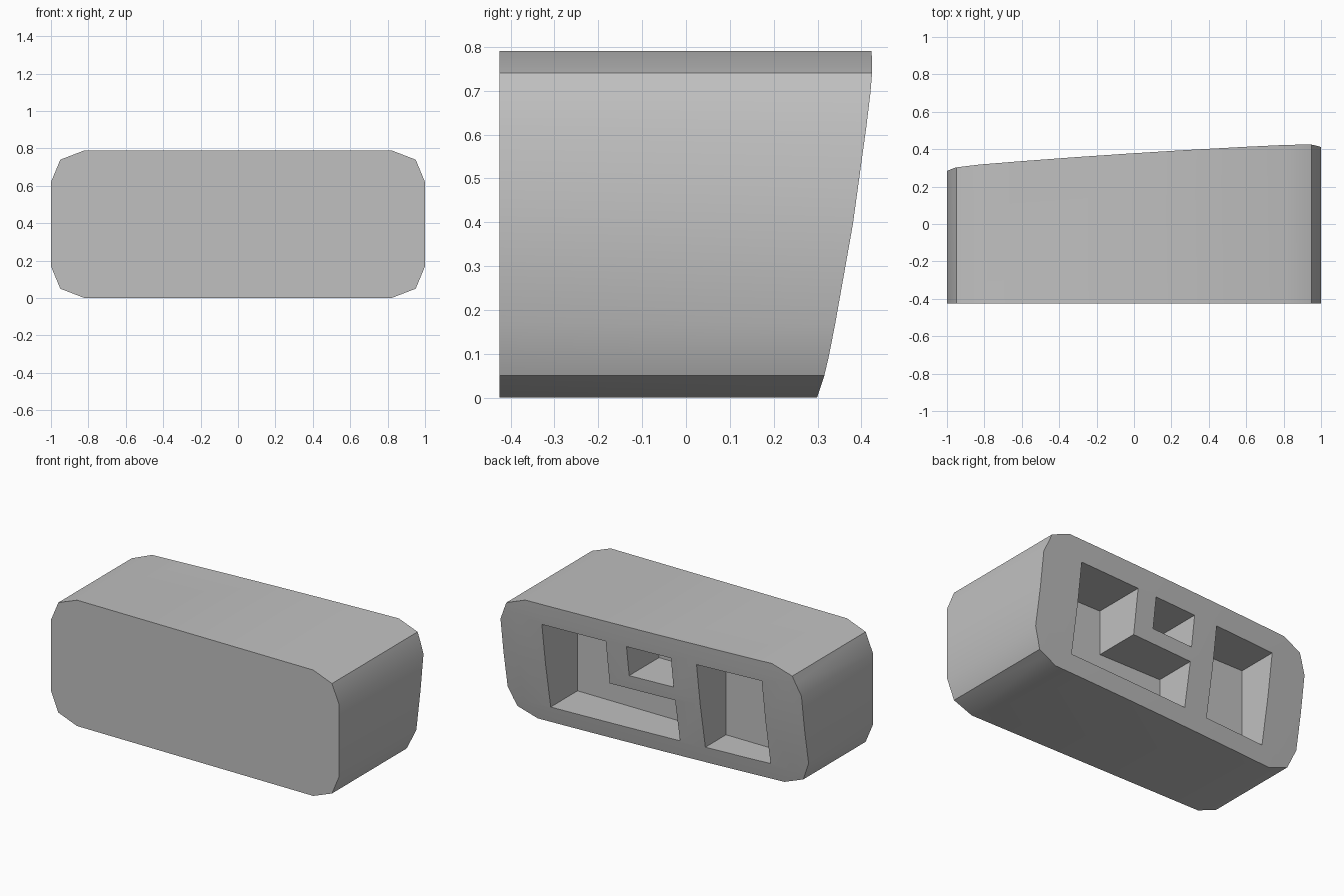
import bpy
import bmesh
from math import radians

cube = bpy.data.objects.get("Cube")
if cube:
    bpy.data.objects.remove(cube, do_unlink=True)

FRONT = -0.425
HALF_HEIGHT = 0.395
POCKET_FLOOR = 0.05


def back_depth(x, z):
    """Gently domed, slanted back surface."""
    return 0.255 + 0.064 * x - 0.011 * x * x + 0.21 * z - 0.066 * z * z


def finish(bm, name):
    bmesh.ops.recalc_face_normals(bm, faces=bm.faces)
    mesh = bpy.data.meshes.new(name)
    bm.to_mesh(mesh)
    bm.free()
    obj = bpy.data.objects.new(name, mesh)
    bpy.context.collection.objects.link(obj)
    return obj


def extrude_to(bm, faces, y):
    result = bmesh.ops.extrude_face_region(bm, geom=faces, use_keep_orig=True)
    for item in result["geom"]:
        if isinstance(item, bmesh.types.BMVert):
            item.co.y = y


def prism(name, outline, y0, y1):
    """Solid from an x-z outline, running along y."""
    bm = bmesh.new()
    face = bm.faces.new([bm.verts.new((x, y0, z)) for x, z in outline])
    extrude_to(bm, [face], y1)
    return finish(bm, name)


def box_outline(x0, x1, z0, z1):
    return [(x0, z0), (x1, z0), (x1, z1), (x0, z1)]


def cut(target, cutter):
    cutter.hide_render = True
    mod = target.modifiers.new("cut", "BOOLEAN")
    mod.operation = "DIFFERENCE"
    mod.solver = "EXACT"
    mod.object = cutter
    bpy.context.view_layer.objects.active = target
    bpy.ops.object.modifier_apply(modifier=mod.name)
    bpy.data.objects.remove(cutter, do_unlink=True)


# Body: rounded block outline, mirrored from one corner
corner = [(1.0, 0.225), (0.95, 0.345), (0.82, 0.395)]
right_half = [(x, -z) for x, z in reversed(corner)] + corner
outline = right_half + [(-x, -z) for x, z in right_half]
body = prism("body", [(x, z + HALF_HEIGHT) for x, z in outline], FRONT, 0.7)

# Trim the back to the slanted, domed surface
bm = bmesh.new()
bmesh.ops.create_grid(bm, x_segments=8, y_segments=4, size=1)
for v in bm.verts:
    x, z = v.co.x * 1.2, HALF_HEIGHT + v.co.y * 0.6
    v.co = (x, back_depth(x, z), z)
extrude_to(bm, bm.faces[:], 1.0)
cut(body, finish(bm, "back_trim"))

# Pockets in the back: an L shape, a small window and a tall slot
l_shape = [(0.718, 0.105), (0.718, 0.657), (0.29, 0.657),
           (0.29, 0.378), (-0.145, 0.378), (-0.145, 0.105)]
pockets = {
    "l_pocket": l_shape,
    "small_pocket": box_outline(-0.143, 0.152, 0.465, 0.657),
    "tall_pocket": box_outline(-0.743, -0.313, 0.105, 0.657),
}
for name, shape in pockets.items():
    cut(body, prism(name, shape, POCKET_FLOOR, 0.8))

# Colour and shading
grey = bpy.data.materials.new("light grey")
grey.use_nodes = True
colour = (0.53, 0.53, 0.53, 1.0)
grey.diffuse_color = colour
grey.node_tree.nodes["Principled BSDF"].inputs["Base Color"].default_value = colour
body.data.materials.clear()
body.data.materials.append(grey)
for poly in body.data.polygons:
    poly.material_index = 0

bpy.ops.object.select_all(action="DESELECT")
body.select_set(True)
bpy.context.view_layer.objects.active = body
bpy.ops.object.shade_smooth_by_angle(angle=radians(30))
